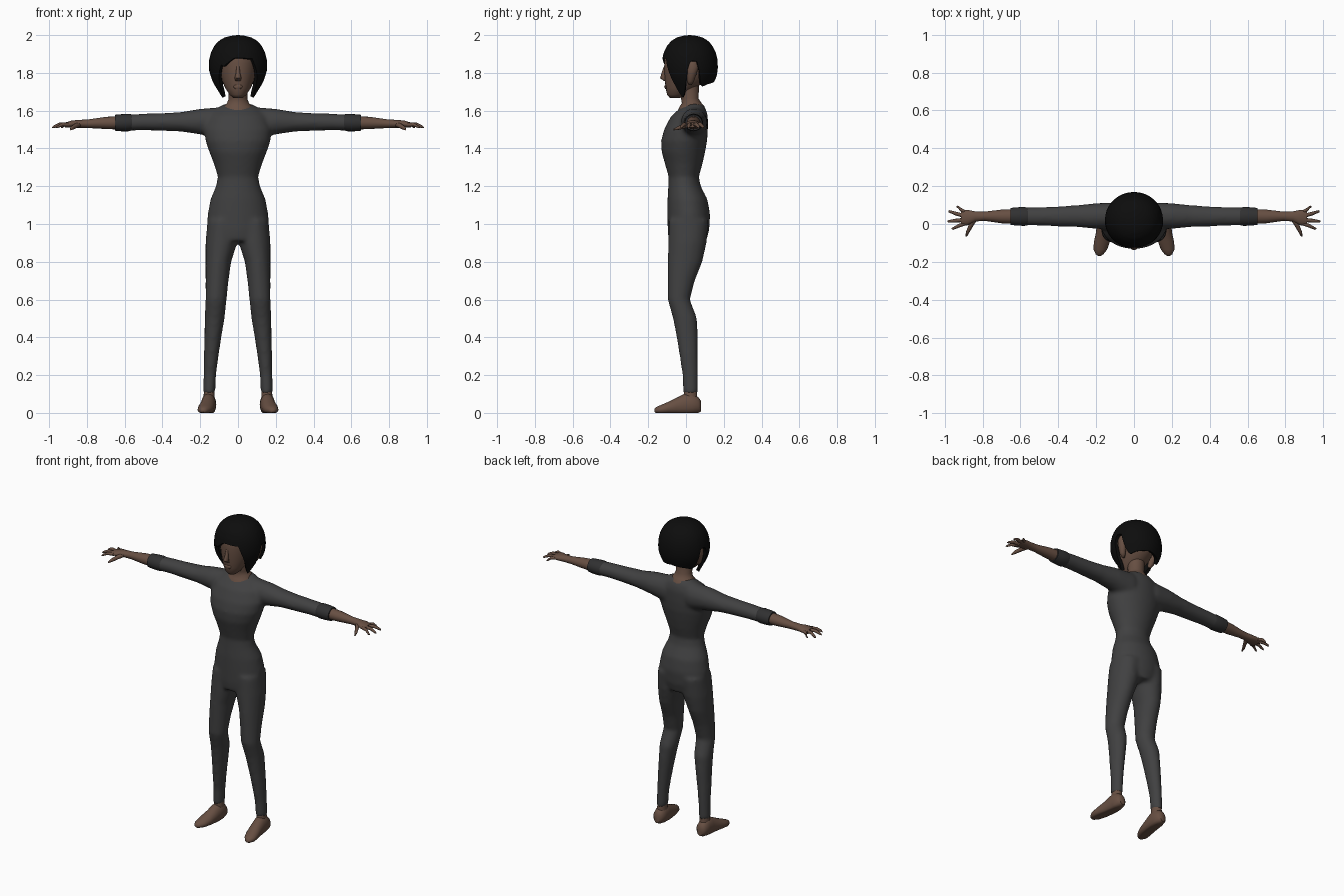
import bpy, bmesh, math
from mathutils import Vector

X, Y, Z = Vector((1, 0, 0)), Vector((0, 1, 0)), Vector((0, 0, 1))


def material(name, rgb):
    m = bpy.data.materials.new(name)
    m.diffuse_color = (*rgb, 1)
    return m


SUIT = material("charcoal_suit", (0.052, 0.052, 0.053))
CUFF = material("dark_cuff", (0.030, 0.030, 0.031))
SKIN = material("brown_skin", (0.135, 0.078, 0.055))
HAIR = material("black_hair", (0.004, 0.004, 0.004))


def loft(bm, rings, u, v, n=16, side=1, floor=None):
    """Closed skin through elliptical rings (x, y, z, radius_u, radius_v)."""
    loops = []
    for x, y, z, a, b in rings:
        loop = []
        for i in range(n):
            t = 2 * math.pi * i / n
            p = Vector((x, y, z)) + u * a * math.cos(t) + v * b * math.sin(t)
            p.x *= side
            if floor is not None:
                p.z = max(p.z, floor)
            loop.append(bm.verts.new(p))
        loops.append(loop)
    for l0, l1 in zip(loops, loops[1:]):
        for i in range(n):
            j = (i + 1) % n
            bm.faces.new((l0[i], l0[j], l1[j], l1[i]))
    bm.faces.new(loops[0])
    bm.faces.new(loops[-1])


def finish(name, bm, mat, modifiers=(), angle=60):
    bmesh.ops.recalc_face_normals(bm, faces=bm.faces)
    me = bpy.data.meshes.new(name)
    bm.to_mesh(me)
    bm.free()
    me.materials.append(mat)
    ob = bpy.data.objects.new(name, me)
    bpy.context.collection.objects.link(ob)
    bpy.ops.object.select_all(action='DESELECT')
    ob.select_set(True)
    bpy.context.view_layer.objects.active = ob
    for kind, settings in modifiers:
        mod = ob.modifiers.new(kind.lower(), kind)
        for key, value in settings.items():
            setattr(mod, key, value)
        bpy.ops.object.modifier_apply(modifier=mod.name)
    bpy.ops.object.shade_smooth_by_angle(angle=math.radians(angle))
    return ob


def blend(size, rounds):
    return (('REMESH', dict(mode='VOXEL', voxel_size=size)),
            ('SMOOTH', dict(factor=0.5, iterations=rounds)))


# Suit: torso, sleeves and legs blended into one skin
bm = bmesh.new()
torso = [(1.635, .045, .075, .042), (1.61, .035, .115, .07), (1.57, .018, .155, .098),
         (1.50, .000, .178, .116), (1.44, -.010, .172, .122), (1.38, -.014, .152, .115),
         (1.32, -.012, .128, .100), (1.25, -.012, .107, .080), (1.20, -.008, .117, .086),
         (1.13, .008, .146, .106), (1.05, .015, .161, .113), (0.97, .013, .165, .110),
         (0.91, .008, .120, .100)]
loft(bm, [(0, y, z, a, b) for z, y, a, b in torso], X, Y, 32)
leg = [(1.02, .083, .015, .079, .105), (0.9, .088, .007, .084, .102),
       (0.8, .104, -.005, .068, .092), (0.7, .111, -.025, .061, .072),
       (0.6, .116, -.038, .056, .059), (0.5, .124, -.005, .053, .064),
       (0.4, .133, .006, .045, .056), (0.3, .142, .014, .039, .048),
       (0.2, .149, .022, .033, .041), (0.10, .153, .024, .032, .039)]
sleeve = [(.08, .045, 1.535, .07, .085), (.2, .042, 1.542, .068, .068),
          (.3, .042, 1.541, .058, .052), (.4, .040, 1.54, .053, .047),
          (.5, .040, 1.54, .049, .044), (.6, .040, 1.536, .047, .043)]
for s in (1, -1):
    loft(bm, [(x, y, z, a, b) for z, x, y, a, b in leg], X, Y, 24, s)
    loft(bm, sleeve, Y, Z, 24, s)
finish("body_suit", bm, SUIT, blend(.012, 6))

# Rolled sleeve ends
bm = bmesh.new()
for s in (1, -1):
    loft(bm, [(.56, .04, 1.538, .046, .042), (.58, .04, 1.537, .050, .046),
              (.62, .04, 1.536, .048, .045), (.652, .04, 1.536, .045, .042)], Y, Z, 20, s)
finish("sleeve_cuffs", bm, CUFF, angle=40)

# Forearms, palms, fingers and thumbs
forearm = [(.62, .04, 1.536, .039, .036), (.70, .04, 1.535, .036, .032),
           (.79, .041, 1.531, .024, .023), (.84, .040, 1.530, .027, .021),
           (.88, .034, 1.529, .041, .019), (.915, .032, 1.524, .040, .013)]
fingers = [(.895, .064, .938, .090), (.905, .045, .981, .066),
           (.905, .021, .985, .014), (.895, .002, .964, -.024)]
bm = bmesh.new()
for s in (1, -1):
    loft(bm, forearm, Y, Z, 16, s)
    for x0, y0, x1, y1 in fingers:
        loft(bm, [(x0, y0, 1.526, .011, .011),
                  ((x0 + x1) / 2, (y0 + y1) / 2, 1.527, .010, .010),
                  (x1 - .008, y1, 1.514, .007, .007), (x1, y1, 1.51, .003, .003)], Y, Z, 8, s)
    loft(bm, [(.845, .025, 1.527, .018, .014), (.862, -.01, 1.518, .013, .012),
              (.878, -.042, 1.508, .010, .010), (.886, -.066, 1.500, .004, .004)], X, Z, 8, s)
finish("arms_and_hands", bm, SKIN)

# Bare feet with ankles
foot = [(.080, .155, .035, .020, .028), (.065, .155, .040, .034, .043),
        (.030, .155, .045, .040, .062), (-.010, .157, .040, .040, .060),
        (-.050, .162, .032, .040, .048), (-.095, .170, .024, .042, .034),
        (-.135, .178, .017, .036, .024), (-.160, .182, .014, .020, .015),
        (-.168, .183, .012, .008, .007)]
bm = bmesh.new()
for s in (1, -1):
    loft(bm, [(x, y, z, a, b) for y, x, z, a, b in foot], X, Z, 20, s, floor=0)
    loft(bm, [(.155, .025, .02, .036, .045), (.153, .024, .08, .030, .036),
              (.152, .024, .13, .027, .033)], X, Y, 16, s)
finish("feet", bm, SKIN, angle=50)

# Neck, head, nose and lips
bm = bmesh.new()
loft(bm, [(0, .030, 1.59, .085, .078), (0, .032, 1.622, .078, .066),
          (0, .030, 1.64, .058, .052), (0, .020, 1.665, .049, .046),
          (0, .015, 1.75, .052, .055)], X, Y, 24)
head = [(1.668, -.058, .026, .028), (1.685, -.050, .045, .050), (1.72, -.028, .068, .080),
        (1.76, -.002, .085, .110), (1.80, .010, .098, .125), (1.85, .015, .105, .130),
        (1.90, .020, .110, .130), (1.95, .020, .085, .105), (1.975, .020, .04, .05)]
loft(bm, [(0, y, z, a, b) for z, y, a, b in head], X, Y, 28)
loft(bm, [(0, -.108, 1.838, .008, .008), (0, -.118, 1.80, .011, .012),
          (0, -.123, 1.772, .018, .015), (0, -.108, 1.758, .014, .010)], X, Y, 10)
loft(bm, [(0, -.106, 1.736, .018, .006), (0, -.106, 1.727, .026, .010),
          (0, -.104, 1.715, .016, .007)], X, Y, 10)
finish("head_and_neck", bm, SKIN)

# Ears
bm = bmesh.new()
for s in (1, -1):
    loft(bm, [(.100, .022, 1.735, .010, .008), (.108, .024, 1.755, .018, .018),
              (.116, .030, 1.795, .022, .026), (.122, .036, 1.835, .022, .032),
              (.120, .038, 1.865, .012, .018)], X, Y, 12, s)
finish("ears", bm, SKIN)


def lerp_table(table, k):
    for (k0, v0), (k1, v1) in zip(table, table[1:]):
        if k <= k1:
            return v0 + (v1 - v0) * (k - k0) / (k1 - k0)
    return table[-1][1]


# Bobbed hair: a dome whose hem height changes around the head
hem = [(0, 1.880), (30, 1.875), (40, 1.81), (54, 1.70), (66, 1.665), (78, 1.71), (86, 1.83),
       (92, 1.865), (106, 1.86), (113, 1.77), (122, 1.725), (140, 1.74), (180, 1.755)]
radius = [(1.66, .56), (1.70, .68), (1.74, .83), (1.78, .95), (1.82, 1.0), (1.87, .985),
          (1.91, .92), (1.945, .80), (1.97, .65), (1.988, .45), (1.997, .22), (2.0, .02)]
bm = bmesh.new()
COLS, ROWS = 72, 16
crown = bm.verts.new((0, .02, 2.0))
grid = []
for c in range(COLS):
    deg = -180 + 360 * c / COLS
    low = lerp_table(hem, abs(deg))
    if -32 < deg < -8:      # swept part of the fringe
        low -= .045 * (deg + 8) / -24
    col = []
    for r in range(1, ROWS + 1):
        z = 2 - (2 - low) * (r / ROWS) ** 1.7
        k = lerp_table(radius, z)
        a = math.radians(deg)
        col.append(bm.verts.new((.155 * k * math.sin(a), .02 - .149 * k * math.cos(a), z)))
    grid.append(col)
for c in range(COLS):
    g, h = grid[c], grid[(c + 1) % COLS]
    bm.faces.new((crown, g[0], h[0]))
    for r in range(ROWS - 1):
        bm.faces.new((g[r], g[r + 1], h[r + 1], h[r]))
finish("bobbed_hair", bm, HAIR, (('SOLIDIFY', dict(thickness=.02, offset=-1)),))
